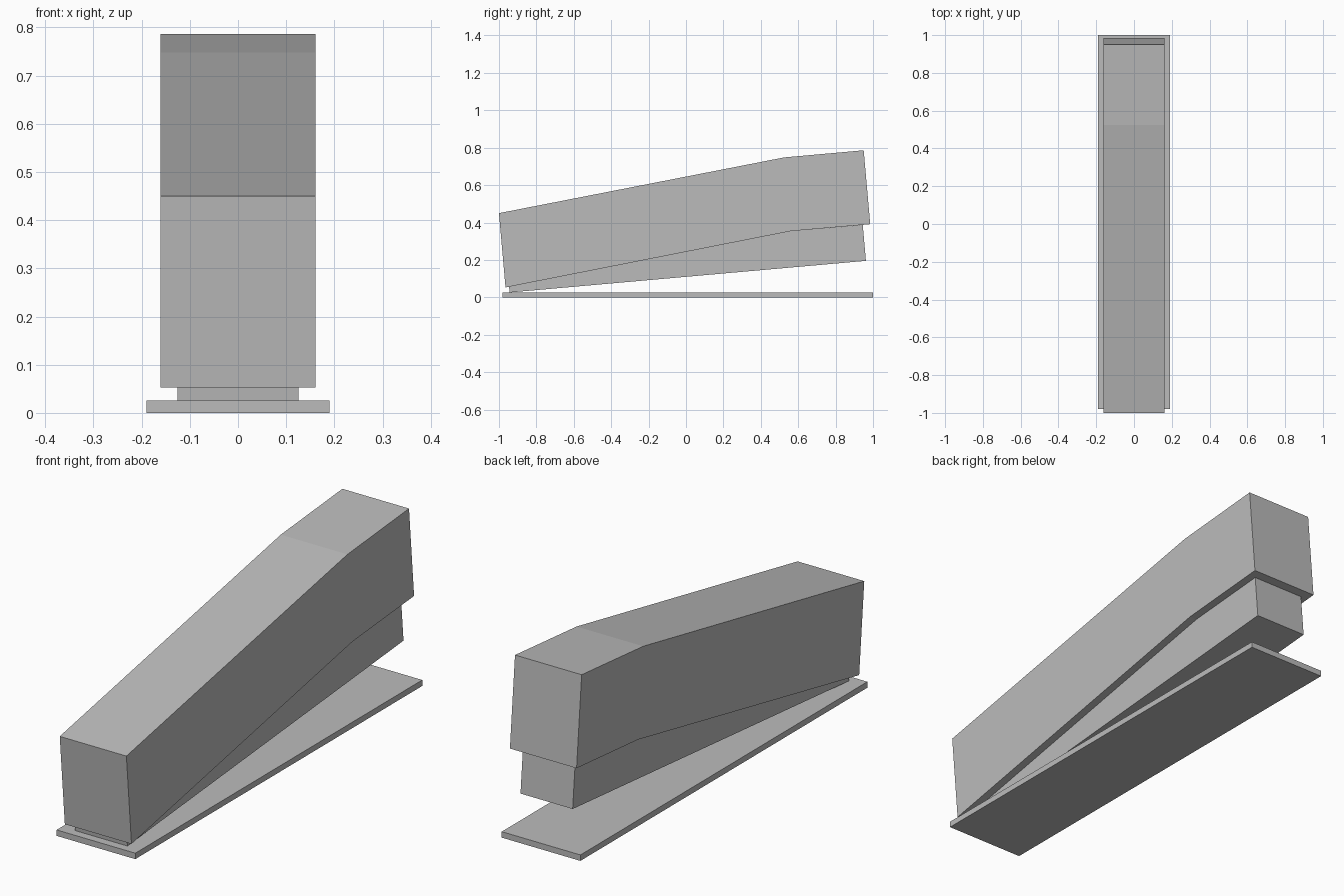
import bpy, bmesh

if "Cube" in bpy.data.objects:
    bpy.data.objects.remove(bpy.data.objects["Cube"])

grey = bpy.data.materials.new("mid grey")
grey.diffuse_color = (0.5, 0.5, 0.5, 1)
grey.use_nodes = True
grey.node_tree.nodes["Principled BSDF"].inputs["Base Color"].default_value = grey.diffuse_color


def extrude_profile(name, profile, half_width):
    """Solid made by sweeping a (y, z) side profile across x."""
    bm = bmesh.new()
    face = bm.faces.new([bm.verts.new((-half_width, y, z)) for y, z in profile])
    swept = bmesh.ops.extrude_face_region(bm, geom=[face])["geom"]
    verts = [g for g in swept if isinstance(g, bmesh.types.BMVert)]
    bmesh.ops.translate(bm, verts=verts, vec=(2 * half_width, 0, 0))
    bmesh.ops.recalc_face_normals(bm, faces=bm.faces)
    mesh = bpy.data.meshes.new(name)
    bm.to_mesh(mesh)
    bm.free()
    mesh.materials.append(grey)
    obj = bpy.data.objects.new(name, mesh)
    bpy.context.collection.objects.link(obj)
    return obj


# Flat base plate
extrude_profile("base_plate", [(-0.98, 0), (1, 0), (1, 0.026), (-0.98, 0.026)], 0.19)

# Narrow inner arm, tilted up from the front and meeting the cover's underside
extrude_profile("inner_arm", [(-0.943, 0.026), (0.962, 0.195), (0.945, 0.387),
                              (0.56, 0.354), (-0.946, 0.058)], 0.126)

# Wide bent cover
extrude_profile("top_cover", [(-0.965, 0.053), (0.56, 0.354), (0.985, 0.391),
                              (0.95, 0.786), (0.525, 0.748), (-1, 0.45)], 0.161)
